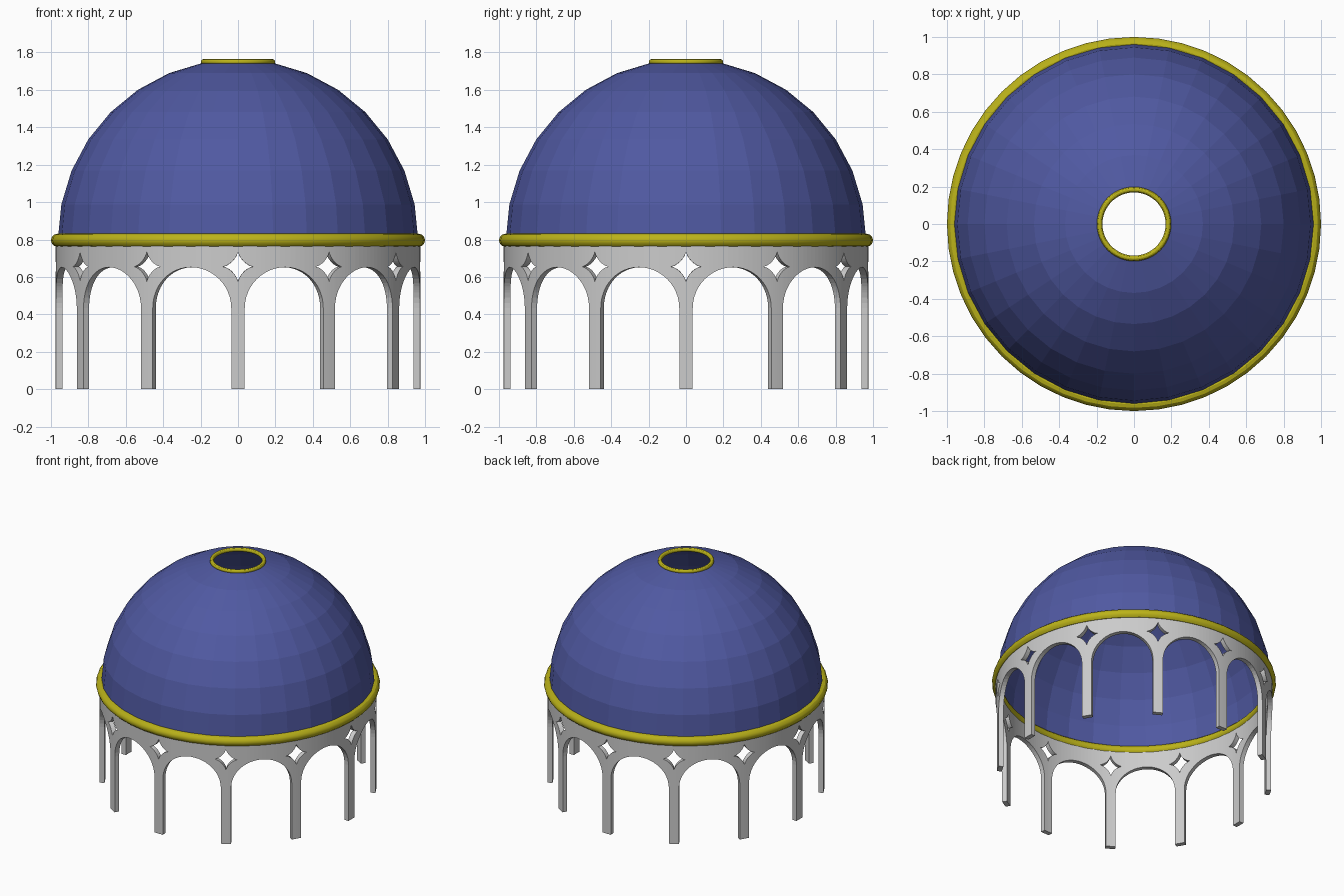
import bpy, bmesh
from math import sin, cos, pi, sqrt

if "Cube" in bpy.data.objects:
    bpy.data.objects.remove(bpy.data.objects["Cube"])

def material(name, rgb):
    m = bpy.data.materials.new(name)
    m.diffuse_color = (*rgb, 1)
    m.use_nodes = True
    m.node_tree.nodes["Principled BSDF"].inputs["Base Color"].default_value = m.diffuse_color
    return m

BLUE = material("blue", (0.08, 0.1, 0.36))
GOLD = material("gold", (0.5, 0.45, 0.01))

def mesh_object(name, bm, mat=None):
    me = bpy.data.meshes.new(name)
    bm.to_mesh(me)
    bm.free()
    ob = bpy.data.objects.new(name, me)
    bpy.context.collection.objects.link(ob)
    if mat:
        me.materials.append(mat)
    return ob

# Faceted dome: upper half of a sphere with an open eye at the crown
bm = bmesh.new()
bmesh.ops.create_uvsphere(bm, u_segments=32, v_segments=16, radius=0.963)
bmesh.ops.delete(bm, geom=[v for v in bm.verts if v.co.z < -0.01 or v.co.z > 0.955],
                 context='VERTS')
bmesh.ops.translate(bm, verts=bm.verts, vec=(0, 0, 0.8))
mesh_object("dome", bm, BLUE)

# Gold rings at the base of the dome and around the eye
for name, R, r, z, n in (("base_ring", 0.965, 0.035, 0.796, 48),
                         ("crown_ring", 0.184, 0.015, 1.75, 48)):
    bpy.ops.mesh.primitive_torus_add(major_radius=R, minor_radius=r, major_segments=n,
                                     minor_segments=12, location=(0, 0, z))
    ob = bpy.context.object
    ob.name = name
    ob.data.materials.append(GOLD)
    bpy.ops.object.shade_smooth_by_angle()

# Arcade: half a bay (column centre to arch centre) in unrolled coordinates
R_OUT, THICK, BAYS, TOP = 0.975, 0.035, 12, 0.8
HALF = pi * R_OUT / BAYS
COL = 0.036                      # half width of a column
ARCH = HALF - COL                # arch radius
SPRING = 0.652 - ARCH
STAR_W, STAR_H, STAR_Z = 0.083, 0.083, 0.655

def arch(u):
    return SPRING + sqrt(max(0, ARCH**2 - (HALF - u)**2)) if u > COL else SPRING

def star(u):
    return STAR_H * max(0, 1 - (u / STAR_W)**(2 / 3))**1.5 if u < STAR_W else 0

def middle(u):
    return STAR_Z + 0.07 * max(0, u - STAR_W) / (HALF - STAR_W)

us = {round(HALF - ARCH * cos(pi / 2 * i / 12), 5) for i in range(13)}
us |= {round(STAR_W * cos(pi / 2 * i / 10)**3, 5) for i in range(11)}
us = sorted(us)

bm = bmesh.new()
for bay in range(BAYS):
    for side in (1, -1):
        def vert(u, z):
            a = 2 * pi * bay / BAYS - pi / 2 + side * u / R_OUT
            return bm.verts.new((R_OUT * cos(a), R_OUT * sin(a), z))

        def strip(u0, u1, low, high):
            f = [vert(u0, low(u0)), vert(u1, low(u1)), vert(u1, high(u1)), vert(u0, high(u0))]
            bm.faces.new(f if side > 0 else f[::-1])

        for u0, u1 in zip(us, us[1:]):
            strip(u0, u1, arch, lambda u: middle(u) - star(u))
            strip(u0, u1, lambda u: middle(u) + star(u), lambda u: TOP)
            if u1 <= COL + 1e-4:
                strip(u0, u1, lambda u: 0, arch)
bmesh.ops.remove_doubles(bm, verts=bm.verts, dist=1e-5)
bmesh.ops.dissolve_degenerate(bm, edges=bm.edges, dist=1e-5)
arcade = mesh_object("arcade", bm)
solid = arcade.modifiers.new("thickness", 'SOLIDIFY')
solid.thickness = THICK
solid.offset = -1
